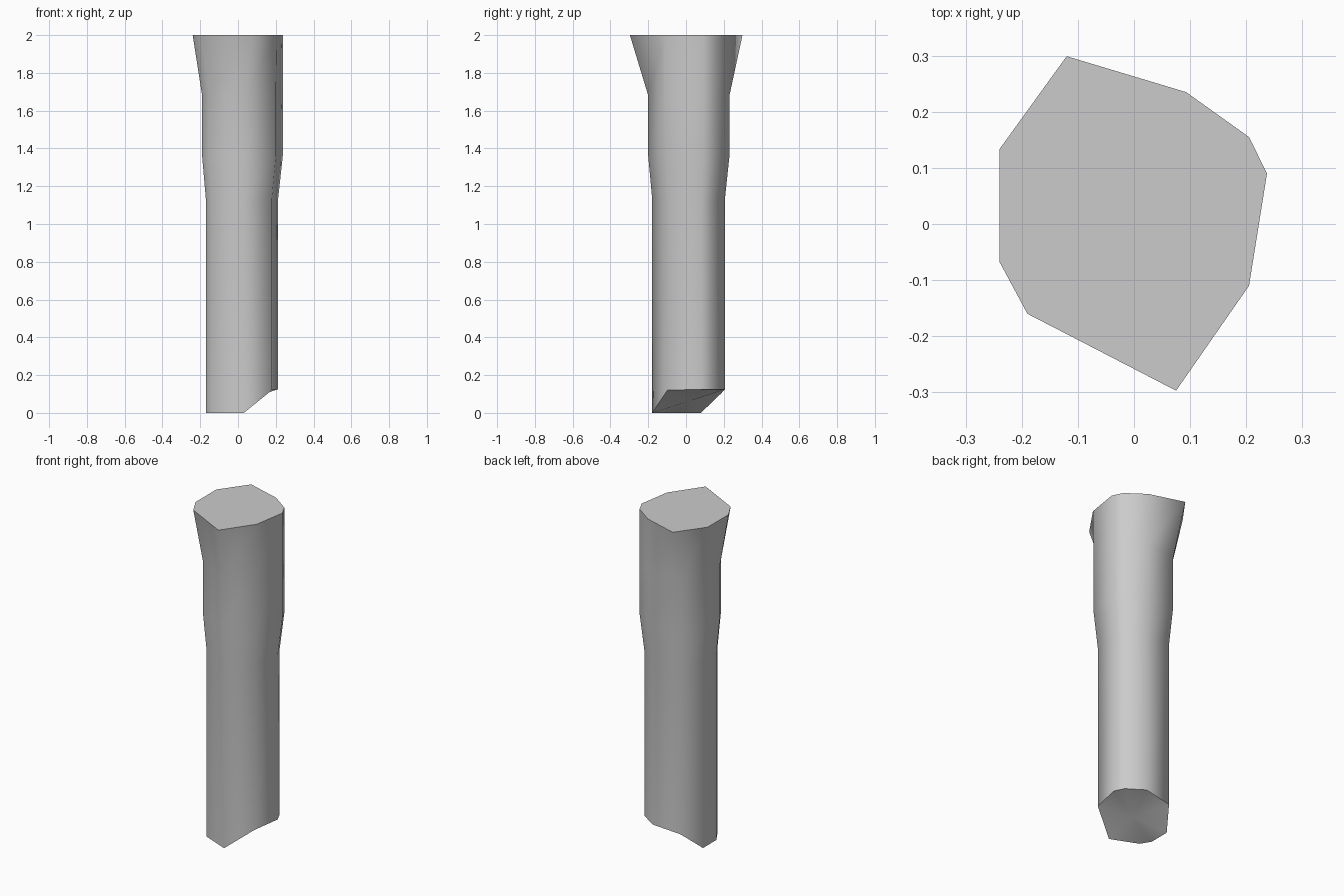
import bpy, bmesh

if "Cube" in bpy.data.objects:
    bpy.data.objects.remove(bpy.data.objects["Cube"])

# Irregular nine-sided section of the post, counter-clockwise
mid = [(.237, .09), (.205, .155), (.09, .23), (-.107, .21), (-.19, .088),
       (-.19, -.055), (-.15, -.123), (.035, -.20), (.2, -.11)]
# Flared section at the top
top = [(.237, .09), (.205, .155), (.093, .235), (-.12, .299), (-.24, .133),
       (-.24, -.067), (-.19, -.16), (.075, -.297), (.205, -.11)]
low = [(x * .895, y * .895) for x, y in mid]
# Heights of the broken, slanted lower end
foot = [.125, .125, .125, .105, 0, 0, 0, 0, .12]
N = len(mid)

bm = bmesh.new()


def ring(section, heights):
    return [bm.verts.new((x, y, z)) for (x, y), z in zip(section, heights)]


rings = [ring(low, foot), ring(low, [1.13] * N), ring(mid, [1.36] * N),
         ring(mid, [1.68] * N), ring(top, [2.0] * N)]

# Shaft walls
for a, b in zip(rings, rings[1:]):
    for i in range(N):
        j = (i + 1) % N
        bm.faces.new((a[i], a[j], b[j], b[i]))

# Flat top and fanned broken underside
caps = [bm.faces.new(rings[-1])]
hub = bm.verts.new((.015, .01, .06))
for i in range(N):
    caps.append(bm.faces.new((rings[0][(i + 1) % N], rings[0][i], hub)))

# Smooth surfaces with sharp rims around both ends
for f in bm.faces:
    f.smooth = True
for r in (rings[0], rings[-1]):
    for i in range(N):
        bm.edges.get((r[i], r[(i + 1) % N])).smooth = False

bmesh.ops.recalc_face_normals(bm, faces=bm.faces)
mesh = bpy.data.meshes.new("broken_post")
bm.to_mesh(mesh)
bm.free()
post = bpy.data.objects.new("broken_post", mesh)
bpy.context.collection.objects.link(post)
